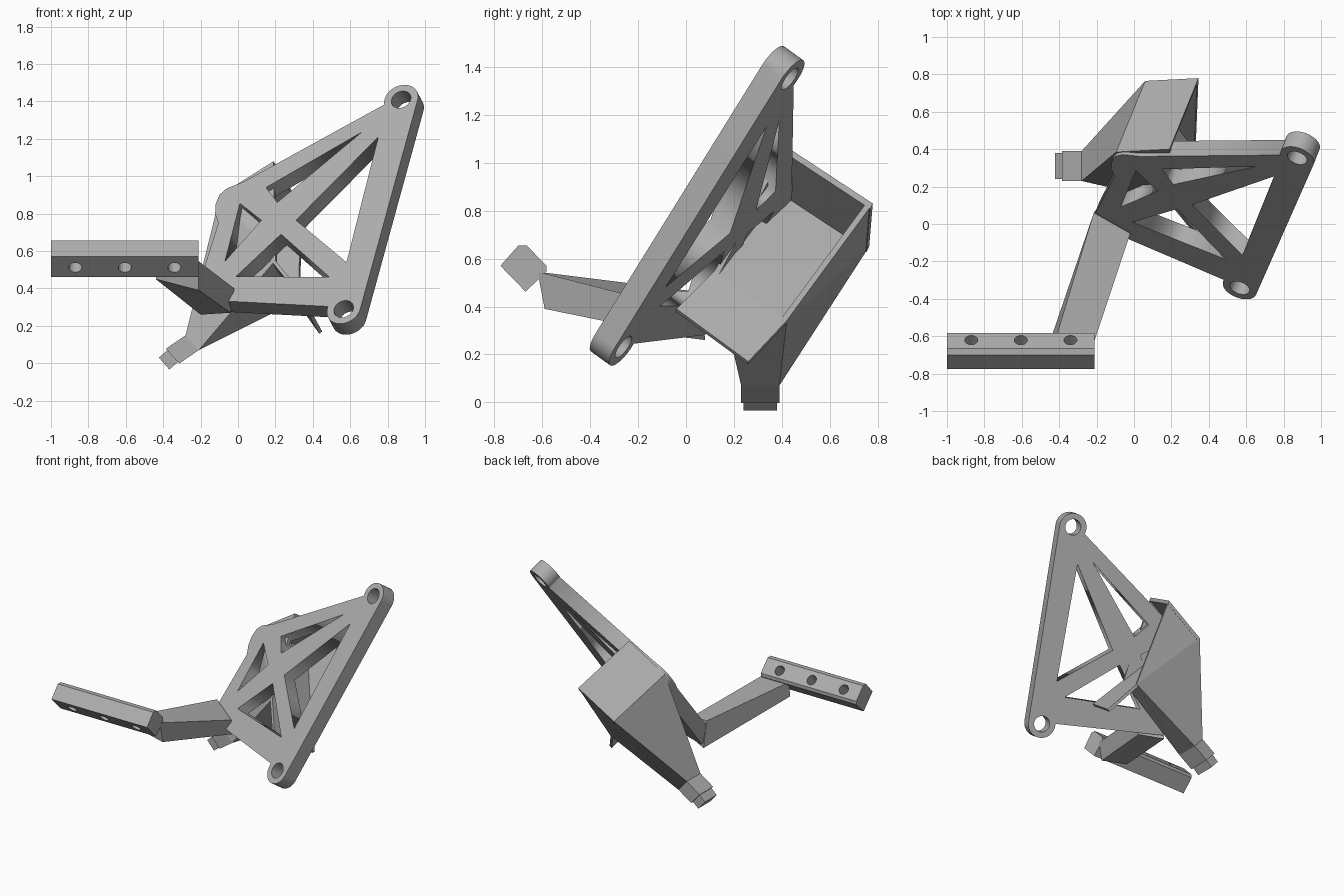
import bpy, bmesh, math
from mathutils import Vector, Matrix

if "Cube" in bpy.data.objects:
    bpy.data.objects.remove(bpy.data.objects["Cube"])

grey = bpy.data.materials.new("plain_grey")
grey.use_nodes = True
tone = (0.42, 0.42, 0.42, 1)
grey.diffuse_color = tone
grey.node_tree.nodes["Principled BSDF"].inputs["Base Color"].default_value = tone


def add(name, mesh):
    ob = bpy.data.objects.new(name, mesh)
    bpy.context.collection.objects.link(ob)
    mesh.materials.clear()
    mesh.materials.append(grey)
    return ob


def loft(name, first, last, recess=0):
    """Closed solid between two matching polygons; the last end may be hollowed."""
    bm = bmesh.new()
    a = [bm.verts.new(p) for p in first]
    b = [bm.verts.new(p) for p in last]
    bm.faces.new(a)
    end = bm.faces.new(b[::-1])
    for i in range(len(a)):
        j = (i + 1) % len(a)
        bm.faces.new((a[i], b[i], b[j], a[j]))
    bmesh.ops.recalc_face_normals(bm, faces=bm.faces)
    if recess:
        bmesh.ops.inset_region(bm, faces=[end], thickness=0.015)
        inner = bmesh.ops.extrude_face_region(bm, geom=[end])["geom"]
        push = -end.normal * recess
        bmesh.ops.delete(bm, geom=[end], context="FACES_ONLY")
        bmesh.ops.translate(bm, vec=push, verts=[v for v in inner if isinstance(v, bmesh.types.BMVert)])
    mesh = bpy.data.meshes.new(name)
    bm.to_mesh(mesh)
    bm.free()
    return add(name, mesh)


def slab(name, points, offset):
    return loft(name, points, [p + offset for p in points])


def baked(ob):
    dg = bpy.context.evaluated_depsgraph_get()
    return bpy.data.meshes.new_from_object(ob.evaluated_get(dg))


# --- Tilted triangular truss plate -------------------------------------
n = Vector((-0.3, -0.77, 0.56)).normalized()
u = Vector((0, 0, 1)).cross(n).normalized()
v = n.cross(u)
thick = 0.105


def on_plane(x, z):
    return Vector((x, (-0.3 * x + 0.56 * z - 0.256) / 0.77, z))


origin = on_plane(0, 0)


def uv(x, z):
    d = on_plane(x, z) - origin
    return Vector((d.dot(u), d.dot(v)))


def arc(c, r, a0, a1, steps):
    angles = [math.radians(a0 + (a1 - a0) * i / steps) for i in range(steps + 1)]
    return [c + r * Vector((math.cos(a), math.sin(a))) for a in angles]


low_eye, high_eye = uv(0.565, 0.29), uv(0.872, 1.41)
outline = arc(low_eye, 0.095, 170, 358, 20) + arc(high_eye, 0.095, -2, 200, 22)
outline += [uv(*p) for p in ((0.03, 0.97), (-0.06, 0.935), (-0.1, 0.9), (-0.12, 0.85),
                             (-0.122, 0.8), (-0.105, 0.75), (-0.215, 0.4), (-0.215, 0.34))]
windows = [
    ((0.01, 0.855), (-0.07, 0.545), (0.125, 0.765)),
    ((0.66, 1.235), (0.15, 0.94), (0.21, 0.86)),
    ((0.23, 0.69), (-0.01, 0.465), (0.49, 0.46)),
    ((0.75, 1.21), (0.58, 0.54), (0.31, 0.765)),
]
loops = [outline] + [[uv(*p) for p in w] for w in windows]
loops += [arc(c, 0.055, 0, 345, 23) for c in (low_eye, high_eye)]

curve = bpy.data.curves.new("plate_profile", "CURVE")
curve.dimensions = "2D"
curve.fill_mode = "BOTH"
curve.extrude = thick / 2
for pts in loops:
    s = curve.splines.new("POLY")
    s.points.add(len(pts) - 1)
    for sp, p in zip(s.points, pts):
        sp.co = (p.x, p.y, 0, 1)
    s.use_cyclic_u = True
helper = bpy.data.objects.new("plate_profile", curve)
bpy.context.collection.objects.link(helper)
plate_mesh = baked(helper)
bpy.data.objects.remove(helper)
frame = Matrix((u, v, n)).transposed().to_4x4()
frame.translation = origin - n * thick / 2
plate_mesh.transform(frame)
add("truss_plate", plate_mesh)

# --- Open wedge-shaped scoop behind the plate ---------------------------
T1, T2 = Vector((0.19, 0.40, 1.08)), Vector((0.345, 0.78, 0.83))
B1, B2 = Vector((0.2, 0.12, 0.55)), Vector((0.33, 0.42, 0.34))
depth = Vector((-0.285, -0.015, -0.18))
K1, K2 = T1 + depth, T2 + depth
across = (T2 - T1).normalized() * 0.025
slab("scoop_back_wall", [T1, T2, K2, K1], (B1 - T1).normalized() * 0.025)
slab("scoop_front_side", [T1, K1, B1], across)
slab("scoop_rear_side", [T2, K2, B2], -across)

# Lip continuing the scoop floor
L1, L2 = Vector((0.33, -0.04, 0.39)), Vector((0.45, 0.26, 0.17))
down = (K1 - B1).cross(B2 - B1).normalized() * 0.02
if down.z > 0:
    down = -down
slab("scoop_lip", [B1, B2, L2, L1], down)

# Funnel below the floor, ending in a small hollow spout
spout = [Vector(p) for p in ((-0.28, 0.23, 0.15), (-0.28, 0.39, 0.15),
                             (-0.21, 0.39, 0.07), (-0.21, 0.23, 0.07))]
loft("funnel", [K1, K2, B2, B1], spout)
loft("spout", spout, [p + Vector((-0.105, 0, -0.072)) for p in spout], 0.06)

# --- Arm from the plate to the mounting bar -----------------------------
bar_end = [(-0.42, -0.62, 0.545), (-0.21, -0.62, 0.545), (-0.21, -0.59, 0.39), (-0.44, -0.6, 0.45)]
plate_end = [(-0.215, 0.06, 0.46), (-0.02, -0.05, 0.4), (-0.04, 0.0, 0.27), (-0.2, 0.08, 0.26)]
loft("arm", bar_end, plate_end)

# --- Mounting bar with three drilled holes ------------------------------
section = [(-0.775, 0.57), (-0.7, 0.655), (-0.665, 0.655), (-0.583, 0.57), (-0.583, 0.545), (-0.67, 0.462)]
bar = slab("mounting_bar", [Vector((-1, y, z)) for y, z in section], Vector((0.79, 0, 0)))
slant = Vector((0, 1, 1)).normalized()
for x in (-0.87, -0.605, -0.34):
    ring = [Vector((x + 0.035 * math.cos(a), -0.67 - 0.025 * math.sin(a), 0.56 + 0.025 * math.sin(a)))
            - slant * 0.3 for a in (math.tau * i / 20 for i in range(20))]
    cutter = slab("drill", ring, slant * 0.6)
    cutter.hide_render = True
    mod = bar.modifiers.new("hole", "BOOLEAN")
    mod.operation, mod.object, mod.solver = "DIFFERENCE", cutter, "EXACT"
    bpy.context.view_layer.update()
    bar.data = baked(bar)
    bar.modifiers.clear()
    bpy.data.objects.remove(cutter)
